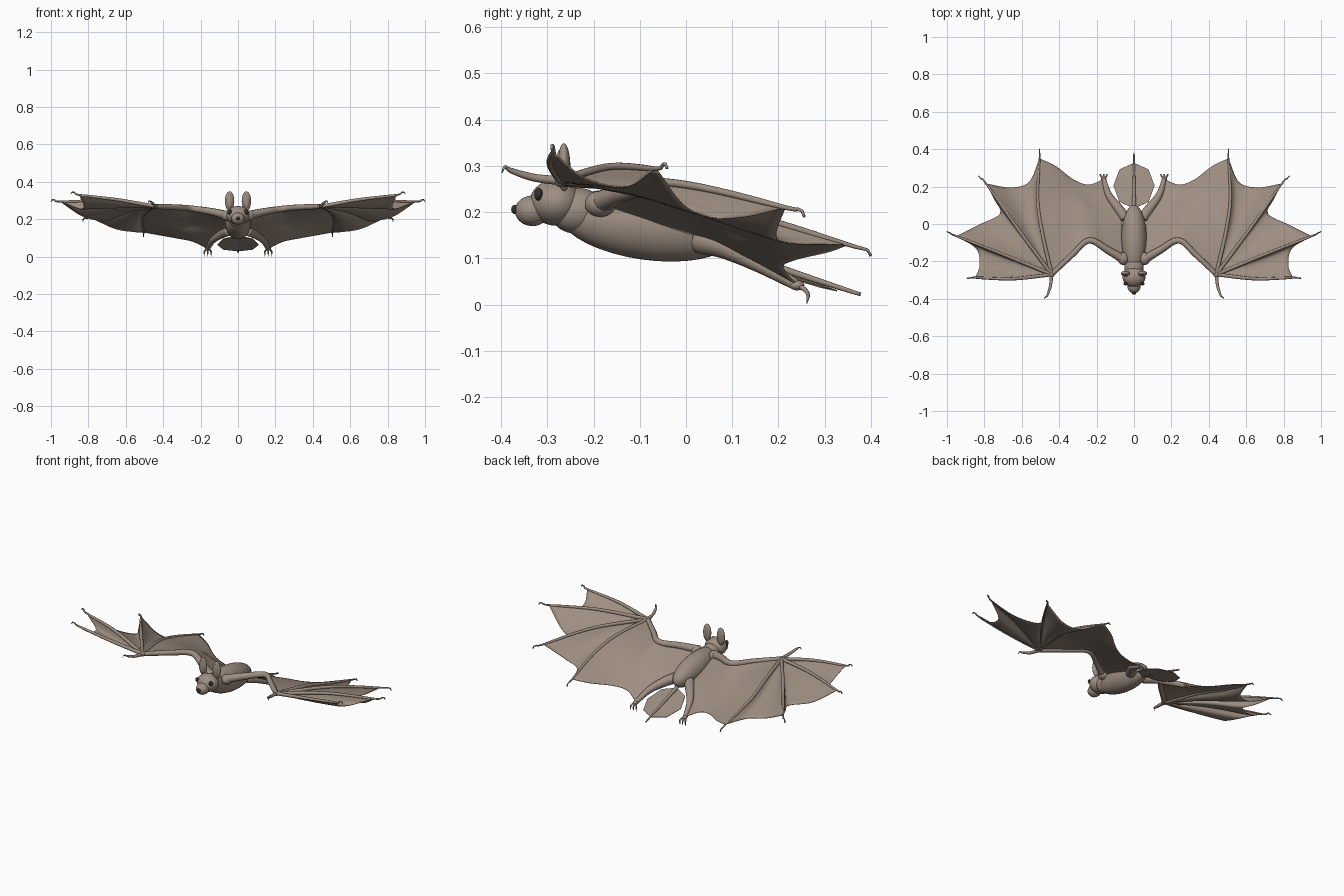
import bpy, bmesh, math
from mathutils import Vector, Matrix

if "Cube" in bpy.data.objects:
    bpy.data.objects.remove(bpy.data.objects["Cube"])


def material(name, rgb):
    m = bpy.data.materials.new(name)
    m.diffuse_color = (*rgb, 1)
    m.use_nodes = True
    m.node_tree.nodes["Principled BSDF"].inputs["Base Color"].default_value = m.diffuse_color
    return m


FUR = material("fur", (0.34, 0.27, 0.22))
SKIN = material("wing_skin", (0.34, 0.27, 0.22))
DARK = material("dark", (0.03, 0.03, 0.03))


def finish(name, bm, mat, mirror=False, thick=0, smooth=True):
    me = bpy.data.meshes.new(name)
    bm.to_mesh(me)
    bm.free()
    ob = bpy.data.objects.new(name, me)
    bpy.context.collection.objects.link(ob)
    me.materials.append(mat)
    for p in me.polygons:
        p.use_smooth = smooth
    if thick:
        s = ob.modifiers.new("thickness", 'SOLIDIFY')
        s.thickness, s.offset = thick, 0
    if mirror:
        ob.modifiers.new("mirror", 'MIRROR').use_mirror_merge = False
    return ob


def ellipsoid(name, loc, size, mat=FUR, tilt=0, mirror=False):
    bm = bmesh.new()
    m = Matrix.Translation(loc) @ Matrix.Rotation(math.radians(tilt), 4, 'X') @ Matrix.Diagonal((*size, 1))
    bmesh.ops.create_uvsphere(bm, u_segments=32, v_segments=18, radius=1, matrix=m)
    return finish(name, bm, mat, mirror)


def spline(pts, n):
    """Catmull-Rom curve through pts, resampled to n+1 evenly spaced points."""
    p = [Vector(q) for q in pts]
    p = [2 * p[0] - p[1]] + p + [2 * p[-1] - p[-2]]
    fine = []
    for i in range(1, len(p) - 2):
        a, b, c, d = p[i - 1:i + 3]
        for k in range(24):
            t = k / 24
            fine.append(0.5 * (2 * b + (c - a) * t + (2 * a - 5 * b + 4 * c - d) * t * t
                               + (3 * b - a - 3 * c + d) * t ** 3))
    fine.append(p[-2])
    dist = [0]
    for a, b in zip(fine, fine[1:]):
        dist.append(dist[-1] + (b - a).length)
    out, j = [], 0
    for k in range(n + 1):
        s = dist[-1] * k / n
        while j < len(fine) - 2 and dist[j + 1] < s:
            j += 1
        f = (s - dist[j]) / max(dist[j + 1] - dist[j], 1e-9)
        out.append(fine[j].lerp(fine[j + 1], min(f, 1)))
    return out


def tube(name, pts, radii, mat=FUR, mirror=True, n=28, sides=10):
    path = spline(pts, n)
    bm = bmesh.new()
    rings = []
    for i, c in enumerate(path):
        t = (path[min(i + 1, n)] - path[max(i - 1, 0)]).normalized()
        side = t.cross(Vector((0.3, 0.1, 1))).normalized()
        up = side.cross(t)
        x = i / n * (len(radii) - 1)
        k = min(int(x), len(radii) - 2)
        r = radii[k] + (radii[k + 1] - radii[k]) * (x - k)
        rings.append([bm.verts.new(c + r * (side * math.cos(a) + up * math.sin(a)))
                      for a in (2 * math.pi * s / sides for s in range(sides))])
    for a, b in zip(rings, rings[1:]):
        for s in range(sides):
            e = (s + 1) % sides
            bm.faces.new((a[s], a[e], b[e], b[s]))
    bm.faces.new(rings[0][::-1])
    bm.faces.new(rings[-1])
    bmesh.ops.recalc_face_normals(bm, faces=bm.faces)
    return finish(name, bm, mat, mirror)


def membrane(name, left, right, top, trail, sag, n=20):
    """Coons patch: two bones, a leading edge and a scalloped trailing edge."""
    d0, d1, c0, c1 = (spline(q, n) if len(q) > 1 else [Vector(q[0])] * (n + 1)
                      for q in (left, right, top, trail))
    bm = bmesh.new()
    g = []
    for i in range(n + 1):
        u = i / n
        row = []
        for j in range(n + 1):
            v = j / n
            p = (c0[j] * (1 - u) + c1[j] * u + d0[i] * (1 - v) + d1[i] * v
                 - (d0[0] * (1 - u) * (1 - v) + d1[0] * (1 - u) * v + d0[n] * u * (1 - v) + d1[n] * u * v))
            p.z -= sag * math.sin(math.pi * u) * math.sin(math.pi * v)
            row.append(bm.verts.new(p))
        g.append(row)
    for i in range(n):
        for j in range(n):
            bm.faces.new((g[i][j], g[i + 1][j], g[i + 1][j + 1], g[i][j + 1]))
    bmesh.ops.remove_doubles(bm, verts=bm.verts, dist=1e-5)
    return finish(name, bm, SKIN, mirror=True, thick=0.003)


# body and head
ellipsoid("body", (0, -0.085, 0.172), (0.068, 0.19, 0.075), tilt=-8)
ellipsoid("neck", (0, -0.235, 0.203), (0.052, 0.06, 0.05))
ellipsoid("head", (0, -0.282, 0.221), (0.062, 0.056, 0.05))
ellipsoid("snout", (0, -0.332, 0.203), (0.036, 0.038, 0.033))
ellipsoid("nose", (0, -0.37, 0.206), (0.012, 0.008, 0.01), DARK)
ellipsoid("eyes", (0.044, -0.319, 0.239), (0.012, 0.009, 0.014), DARK, mirror=True)
ellipsoid("ears", (0.045, -0.264, 0.297), (0.025, 0.014, 0.052), mirror=True)
ellipsoid("inner_ears", (0.045, -0.273, 0.297), (0.016, 0.008, 0.038), SKIN, mirror=True)
ellipsoid("shoulders", (0.058, -0.185, 0.218), (0.03, 0.034, 0.028), mirror=True)

# arms and thumbs
WRIST = (0.44, -0.27, 0.268)
ARM = [WRIST, (0.33, -0.165, 0.264), (0.24, -0.088, 0.256), (0.14, -0.14, 0.24), (0.055, -0.19, 0.22)]
tube("arms", ARM, [0.013, 0.015, 0.016, 0.019, 0.024])
ellipsoid("wrists", WRIST, (0.016, 0.016, 0.014), mirror=True)
tube("thumbs", [WRIST, (0.447, -0.33, 0.275), (0.462, -0.378, 0.29), (0.474, -0.392, 0.298), (0.482, -0.398, 0.285)],
     [0.01, 0.009, 0.008, 0.006, 0.001])

# fingers: bone path carrying the membrane, then the bare hooked tip
FINGERS = [
    ([WRIST, (0.65, -0.293, 0.305), (0.85, -0.287, 0.33)],
     [(0.872, -0.288, 0.342), (0.885, -0.29, 0.345), (0.893, -0.29, 0.336)]),
    ([WRIST, (0.70, -0.163, 0.298), (0.95, -0.065, 0.294)],
     [(0.98, -0.05, 0.303), (0.992, -0.045, 0.305), (0.999, -0.041, 0.295)]),
    ([WRIST, (0.625, -0.02, 0.262), (0.79, 0.215, 0.21)],
     [(0.813, 0.238, 0.207), (0.825, 0.25, 0.204), (0.83, 0.256, 0.19)]),
    ([WRIST, (0.49, -0.05, 0.245), (0.515, 0.13, 0.197), (0.505, 0.35, 0.13)],
     [(0.505, 0.38, 0.122), (0.505, 0.393, 0.118), (0.505, 0.4, 0.105)]),
]
for i, (bone, tip) in enumerate(FINGERS):
    tube(f"finger_{i + 1}", bone + tip, [0.01, 0.01, 0.009, 0.008, 0.007, 0.003], n=48)

# wing membranes between the fingers
SCALLOPS = [
    [(0.825, -0.22, 0.275), (0.845, -0.13, 0.255)],
    [(0.83, -0.005, 0.215), (0.715, 0.055, 0.188), (0.745, 0.13, 0.19)],
    [(0.66, 0.195, 0.15), (0.56, 0.225, 0.133)],
]
for i, mid in enumerate(SCALLOPS):
    a, b = FINGERS[i][0], FINGERS[i + 1][0]
    membrane(f"outer_membrane_{i + 1}", a, b, [WRIST], [a[-1]] + mid + [b[-1]], 0.012)

# inner wing membrane from last finger to the body side and leg
ANKLE = (0.162, 0.24, 0.042)
last = FINGERS[3][0]
membrane("inner_membrane", last,
         [ARM[-1], (0.06, -0.06, 0.175), (0.07, 0.05, 0.14), (0.135, 0.135, 0.1), ANKLE],
         ARM, [last[-1], (0.42, 0.31, 0.115), (0.32, 0.235, 0.097), (0.24, 0.21, 0.08), ANKLE], 0.02, n=28)

# legs and clawed feet
tube("legs", [(0.045, 0.03, 0.14), (0.085, 0.085, 0.125), (0.135, 0.155, 0.09), ANKLE], [0.03, 0.025, 0.018, 0.012])
ellipsoid("feet", ANKLE, (0.014, 0.016, 0.011), mirror=True)
for i, dx in enumerate((-0.014, 0, 0.014)):
    x = ANKLE[0] + dx
    tube(f"toe_{i + 1}", [ANKLE, (x, 0.255, 0.034), (x + dx * 0.3, 0.264, 0.022), (x + dx * 0.3, 0.261, 0.002)],
         [0.006, 0.005, 0.004, 0.001], n=10, sides=8)

# tail and tail membrane
tube("tail", [(0, 0.06, 0.125), (0, 0.22, 0.073), (0, 0.378, 0.022)], [0.012, 0.008, 0.004], mirror=False)
bm = bmesh.new()
bmesh.ops.create_circle(bm, cap_ends=True, cap_tris=True, segments=8, radius=1)
for v in bm.verts:
    x, y = v.co.x, v.co.y
    v.co = (0.11 * x, 0.205 + 0.122 * y, 0.071 - 0.041 * y - 0.008 * x * x)
finish("tail_membrane", bm, SKIN, thick=0.003, smooth=False)
